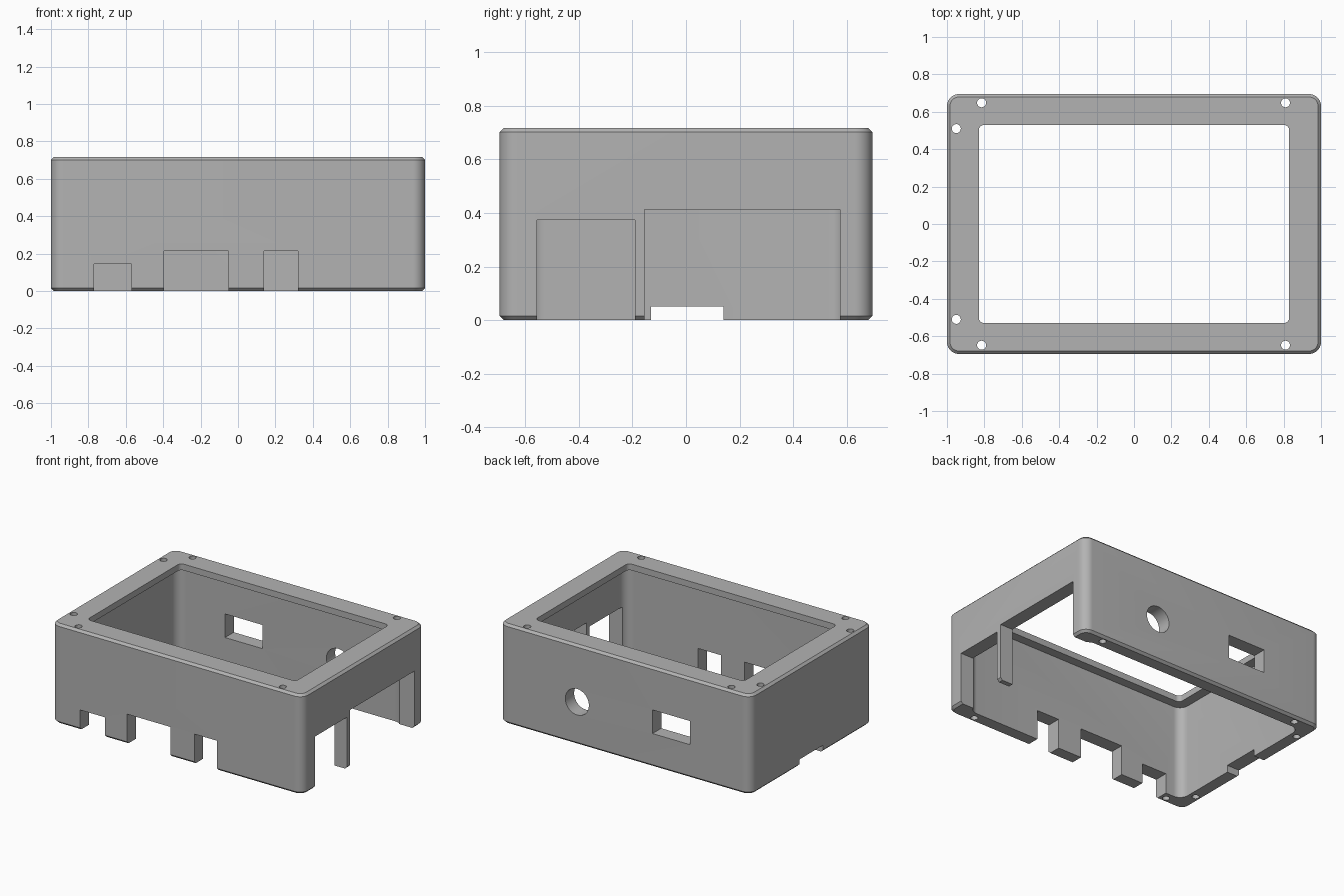
import bpy, bmesh, math
from mathutils import Matrix

old = bpy.data.objects.get("Cube")
if old:
    bpy.data.objects.remove(old, do_unlink=True)

W, D, H = 1.0, 0.695, 0.717     # half width, half depth, height
WALL, LIP, CHAMFER = 0.1, 0.045, 0.016

grey = bpy.data.materials.new("plain_grey")
grey.use_nodes = True
grey.diffuse_color = (0.45, 0.45, 0.45, 1)
grey.node_tree.nodes["Principled BSDF"].inputs["Base Color"].default_value = (0.45, 0.45, 0.45, 1)


def make_object(name, bm):
    bmesh.ops.recalc_face_normals(bm, faces=bm.faces)
    mesh = bpy.data.meshes.new(name)
    bm.to_mesh(mesh)
    bm.free()
    mesh.materials.append(grey)
    obj = bpy.data.objects.new(name, mesh)
    bpy.context.collection.objects.link(obj)
    return obj


def rounded_block(name, hx, hy, r, layers, steps=10):
    """Stack of rounded rectangles; each layer is (z, inset)."""
    bm = bmesh.new()
    rings = []
    for z, inset in layers:
        ring = []
        for k, (sx, sy) in enumerate([(1, 1), (-1, 1), (-1, -1), (1, -1)]):
            for i in range(steps + 1):
                a = math.pi / 2 * (k + i / steps)
                ring.append(bm.verts.new((sx * (hx - r) + (r - inset) * math.cos(a),
                                          sy * (hy - r) + (r - inset) * math.sin(a), z)))
        rings.append(ring)
    for low, high in zip(rings, rings[1:]):
        for i in range(len(low)):
            j = (i + 1) % len(low)
            bm.faces.new((low[i], low[j], high[j], high[i]))
    bm.faces.new(rings[0])
    bm.faces.new(rings[-1])
    return make_object(name, bm)


def box(name, x0, x1, y0, y1, z0, z1):
    bm = bmesh.new()
    move = Matrix.Translation(((x0 + x1) / 2, (y0 + y1) / 2, (z0 + z1) / 2))
    size = Matrix.Diagonal((x1 - x0, y1 - y0, z1 - z0, 1))
    bmesh.ops.create_cube(bm, size=1, matrix=move @ size)
    return make_object(name, bm)


def cylinder(name, centre, radius, depth, along_y=False):
    bm = bmesh.new()
    turn = Matrix.Rotation(math.pi / 2 if along_y else 0, 4, 'X')
    bmesh.ops.create_cone(bm, cap_ends=True, segments=32, radius1=radius, radius2=radius,
                          depth=depth, matrix=Matrix.Translation(centre) @ turn)
    return make_object(name, bm)


# Outer case with chamfered top and bottom rims
case = rounded_block("enclosure_body", W, D, 0.065,
                     [(0, CHAMFER), (CHAMFER, 0), (H - CHAMFER, 0), (H, CHAMFER)])

# Cavity open underneath, and the smaller window through the top lip
cutters = [
    rounded_block("cavity_cutter", W - WALL, D - WALL, 0.065, [(-0.1, 0), (H - LIP, 0)]),
    rounded_block("window_cutter", 0.83, 0.53, 0.03, [(0.5, 0), (1, 0)]),
]

# Front notches
for x0, x1, top in [(-0.77, -0.57, 0.145), (-0.395, -0.05, 0.215), (0.14, 0.32, 0.215)]:
    cutters.append(box("front_notch_cutter", x0, x1, -0.8, -0.5, -0.1, top))

# Tall openings in the left wall, shallow notch in the right wall
for y0, y1, top in [(-0.555, -0.19, 0.373), (-0.155, 0.575, 0.412)]:
    cutters.append(box("side_opening_cutter", 0.8, 1.1, y0, y1, -0.1, top))
cutters.append(box("side_notch_cutter", -1.1, -0.8, -0.13, 0.14, -0.1, 0.05))

# Back wall: rectangular port and round port
cutters.append(box("rectangular_port_cutter", -0.52, -0.22, 0.5, 0.8, 0.24, 0.41))
cutters.append(cylinder("round_port_cutter", (0.38, 0.65, 0.307), 0.094, 0.3, True))

# Screw holes running through the full height of the walls
for side in (-1, 1):
    for x, y in [(-0.815, 0.648), (0.81, 0.648), (-0.95, 0.51)]:
        cutters.append(cylinder("screw_hole_cutter", (x, side * y, H / 2), 0.024, 1.2))

for cutter in cutters:
    cutter.hide_render = True
    mod = case.modifiers.new(cutter.name, 'BOOLEAN')
    mod.operation = 'DIFFERENCE'
    mod.solver = 'EXACT'
    mod.object = cutter

# Bake the cuts and drop the cutters
bpy.context.view_layer.update()
graph = bpy.context.evaluated_depsgraph_get()
baked = bpy.data.meshes.new_from_object(case.evaluated_get(graph))
case.modifiers.clear()
case.data = baked
for cutter in cutters:
    bpy.data.objects.remove(cutter, do_unlink=True)
baked.materials.clear()
baked.materials.append(grey)
for poly in baked.polygons:
    poly.material_index = 0

bpy.ops.object.select_all(action='DESELECT')
case.select_set(True)
bpy.context.view_layer.objects.active = case
bpy.ops.object.shade_smooth_by_angle(angle=math.radians(30))
